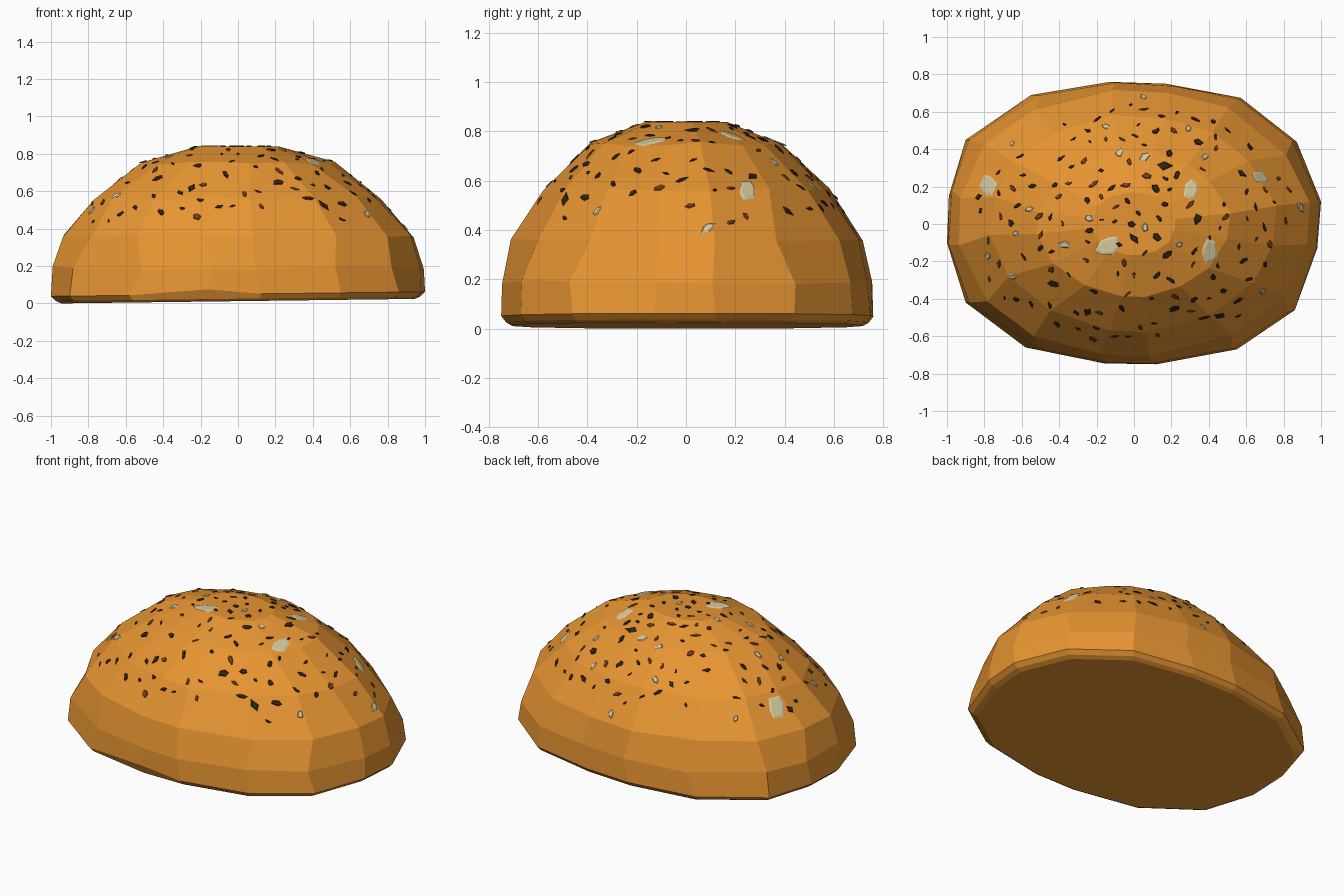
import bpy, bmesh, math, random
from mathutils import Vector, Matrix
from mathutils.bvhtree import BVHTree

if "Cube" in bpy.data.objects:
    bpy.data.objects.remove(bpy.data.objects["Cube"])

random.seed(7)


def material(name, rgb):
    m = bpy.data.materials.new(name)
    m.diffuse_color = (*rgb, 1)
    m.use_nodes = True
    m.node_tree.nodes["Principled BSDF"].inputs["Base Color"].default_value = m.diffuse_color
    return m


def add_object(name, bm, mat):
    bmesh.ops.recalc_face_normals(bm, faces=bm.faces)
    me = bpy.data.meshes.new(name)
    bm.to_mesh(me)
    bm.free()
    me.materials.append(mat)
    ob = bpy.data.objects.new(name, me)
    bpy.context.collection.objects.link(ob)
    return ob


# Bun crust: an uneven oval outline lofted through a dome profile
outline = [(1, .12), (.87, .44), (.57, .675), (.17, .75), (-.13, .76), (-.55, .69),
           (-.9, .45), (-.99, .15), (-1, -.1), (-.9, -.42), (-.58, -.66), (-.16, -.745),
           (.12, -.75), (.55, -.67), (.86, -.46), (.98, -.13)]
# ring scale, height, and how far the diagonal corners pull in
profile = [(.945, .015, 0), (.975, .025, 0), (1, .05, 0), (.998, .19, .012),
           (.955, .36, .045), (.785, .56, .075), (.53, .75, .085), (.225, .838, .05)]
n = len(outline)
bm = bmesh.new()
rings = []
for level, (s, z, pull) in enumerate(profile):
    ring = []
    for i, (x, y) in enumerate(outline):
        upper = 3 <= level < 7
        # slide points along the outline so the facets become irregular
        slide = random.uniform(-.14, .14) if upper else 0
        nx, ny = outline[(i + (1 if slide > 0 else -1)) % n]
        px, py = x + (nx - x) * abs(slide), y + (ny - y) * abs(slide)
        k = s * (1 - pull * abs(math.sin(2 * math.atan2(py / .755, px))))
        dz = random.uniform(-.01, .01) if upper else 0
        if level < 3:
            dz = .012 * x
        if level == 2 and i == 11:
            dz = .025
        ring.append(bm.verts.new((px * k, py * k, z + dz)))
    rings.append(ring)
low = min(v.co.z for v in bm.verts)
for v in rings[0]:
    v.co.z -= low
for a, b in zip(rings, rings[1:]):
    for i in range(n):
        bm.faces.new((a[i], a[(i + 1) % n], b[(i + 1) % n], b[i]))
bm.faces.new(rings[0][::-1])
bm.faces.new(rings[-1])
bmesh.ops.recalc_face_normals(bm, faces=bm.faces)
bm.normal_update()
tree = BVHTree.FromBMesh(bm)
add_object("bun", bm, material("crust", (.80, .30, .032)))


# Seed: irregular flat chip lying on the crust
def seed(bm, x, y, size, stretch, turn=None, sides=(4, 5, 5, 6)):
    hit, normal, _, _ = tree.ray_cast(Vector((x, y, 2)), Vector((0, 0, -1)))
    if hit is None:
        return
    turn = random.uniform(0, math.tau) if turn is None else turn
    mat = (Matrix.Translation(hit) @ normal.to_track_quat('Z', 'Y').to_matrix().to_4x4()
           @ Matrix.Rotation(turn, 4, 'Z'))
    k = random.choice(sides)
    lo, hi = [], []
    for i in range(k):
        a = math.tau * (i + random.uniform(-.2, .2)) / k
        r = size * random.uniform(.75, 1.15)
        px, py = r * math.cos(a), r * math.sin(a) * stretch
        lo.append(bm.verts.new(mat @ Vector((px, py, .001))))
        hi.append(bm.verts.new(mat @ Vector((px * .75, py * .75, .005))))
    for i in range(k):
        m = (i + 1) % k
        bm.faces.new((lo[i], lo[m], hi[m], hi[i]))
    bm.faces.new(lo[::-1])
    bm.faces.new(hi)


taken = []


def free_spot(gap=.06):
    # Random place on the upper dome, clear of other seeds
    for _ in range(300):
        x, y = random.uniform(-.88, .88), random.uniform(-.67, .67)
        if (x / .87) ** 2 + (y / .66) ** 2 < 1 and all(
                math.hypot(x - p, y - q) > gap for p, q in taken):
            break
    taken.append((x, y))
    return x, y


# Pale flakes: large, then medium, then small
pale = bmesh.new()
for x, y, s in [(-.78, .21, .08), (-.14, -.12, .078), (.4, -.15, .07),
                (.31, .18, .06), (.67, .25, .06), (-.37, -.11, .035),
                (-.65, -.28, .03), (.06, .36, .035), (-.08, .38, .03),
                (-.56, .08, .028), (-.78, -.17, .03), (.69, -.36, .025),
                (.89, .09, .035), (-.24, .03, .03), (.06, -.02, .03),
                (.24, -.11, .025), (-.15, .52, .03), (.05, .68, .025),
                (.29, .51, .028), (-.65, .43, .02), (.38, .36, .025),
                (-.63, -.05, .025)]:
    taken.append((x, y))
    seed(pale, x, y, s, .68, random.uniform(.5, 2.2), (6, 7) if s > .05 else (5, 6))

# Dark seeds: larger known ones, then scattered specks
dark = bmesh.new()
for x, y, s in [(.46, -.49, .045), (.17, .31, .05), (-.43, -.32, .04),
                (-.39, .35, .03), (0, -.08, .04), (-.1, -.6, .03),
                (.23, .26, .03), (-.03, -.6, .02), (.5, .5, .025)]:
    taken.append((x, y))
    seed(dark, x, y, s, .5)
for i in range(95):
    seed(dark, *free_spot(), random.uniform(.014, .034), random.uniform(.35, .75))

# Brown seeds
brown = bmesh.new()
for i in range(42):
    seed(brown, *free_spot(), random.uniform(.018, .034), random.uniform(.35, .65))

add_object("pale_seeds", pale, material("pale_seed", (.66, .58, .34)))
add_object("dark_seeds", dark, material("dark_seed", (.035, .018, .007)))
add_object("brown_seeds", brown, material("brown_seed", (.20, .055, .01)))
